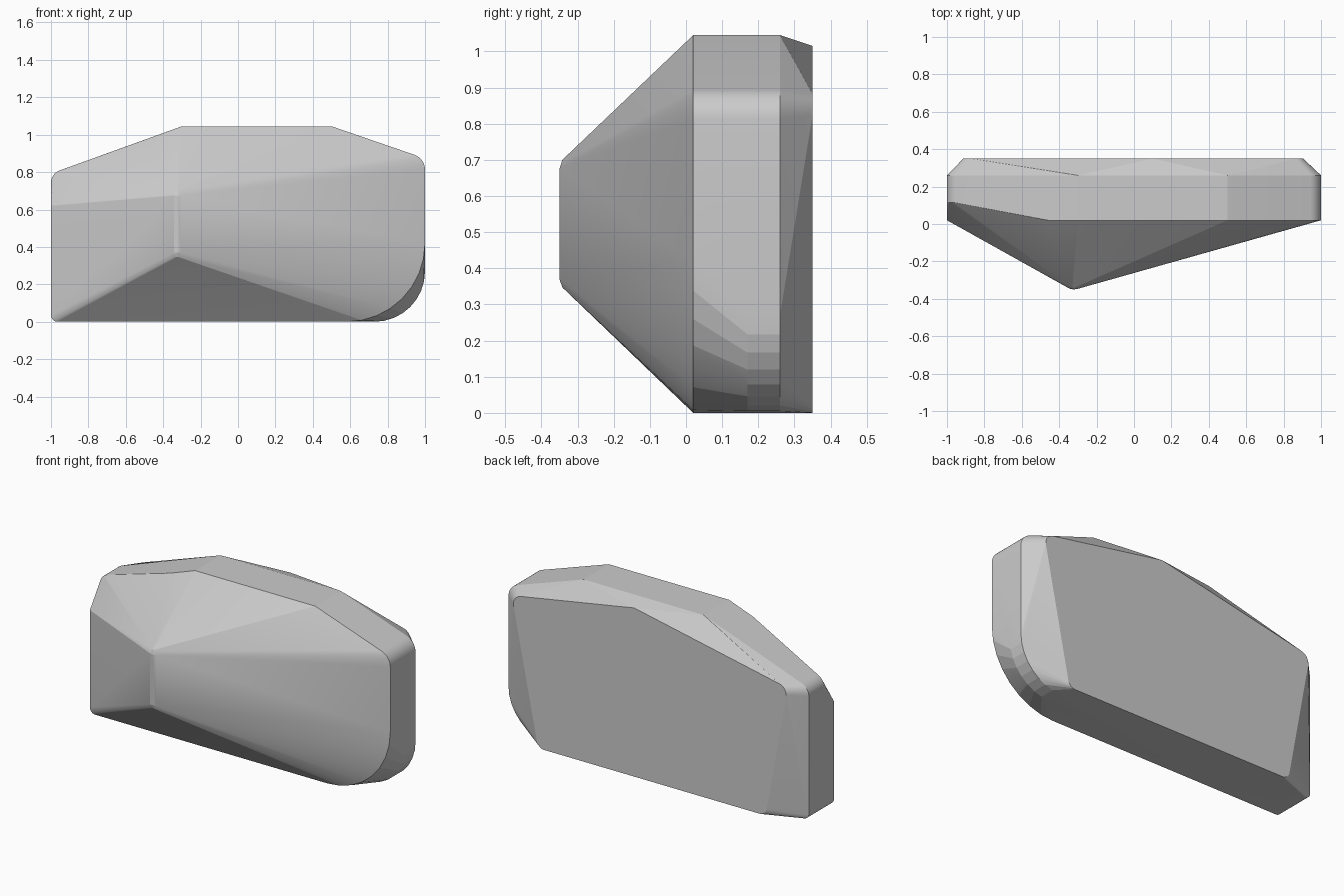
import bpy, bmesh, math
from mathutils import Vector

if "Cube" in bpy.data.objects:
    bpy.data.objects.remove(bpy.data.objects["Cube"], do_unlink=True)


def fillet(prev, corner, nxt, radius, steps=8):
    """Arc points rounding one corner of an outline in the x-z plane."""
    c = Vector(corner)
    a, b = (Vector(prev) - c).normalized(), (Vector(nxt) - c).normalized()
    half = a.angle(b) / 2
    centre = c + (a + b).normalized() * radius / math.sin(half)
    reach = radius / math.tan(half)
    start, end = c + a * reach - centre, c + b * reach - centre
    turn = start.angle(end)
    return [centre + (start * math.sin((1 - i / steps) * turn)
                      + end * math.sin(i / steps * turn)) / math.sin(turn)
            for i in range(steps + 1)]


def section(y, corners):
    """Outline at depth y from (x, z, corner radius) entries."""
    points = []
    for i, (x, z, r) in enumerate(corners):
        prev, nxt = corners[i - 1][:2], corners[(i + 1) % len(corners)][:2]
        flat = fillet(prev, (x, z), nxt, r) if r else [(x, z)]
        points += [(p[0], y, p[1]) for p in flat]
    return points


# Front rim, whose upper corner is trimmed away on one side
top = [(0.5, 1.045, 0), (-0.3, 1.045, 0)]
foot = (-1, 0, 0.035)
shoulder = (1, 0.873, 0.085)
points = section(0.02, [foot, (1, 0, 0.42), shoulder, *top,
                        (-0.46, 0.987, 0), (-1, 0.62, 0)])

# Body walls, with a tighter lower curve towards the back
for y in (0.17, 0.26):
    points += section(y, [foot, (1, 0, 0.27), shoulder, *top, (-1, 0.792, 0.07)])
points += [(p.x, 0.115, p.y) for p in
           fillet((-0.3, 1.045), (-1, 0.792), (-1, 0), 0.07)]

# Tapered back plate
points += section(0.35, [(-0.775, 0, 0.05), (0.74, 0, 0.05), (0.915, 0.872, 0.06),
                         (0.1, 1.015, 0), (-0.922, 0.806, 0.06)])

# Softened vertical ridge at the front
for dx in (-0.02, 0, 0.02):
    depth = -0.35 + abs(dx) * 0.15
    points += [(dx - 0.322, depth, z) for z in (0.37, 0.675)]
    points += [(dx * 0.7 - 0.322, depth + 0.008, z) for z in (0.347, 0.7)]

# Wrap the sections in one faceted shell
bm = bmesh.new()
for p in points:
    bm.verts.new(p)
bmesh.ops.remove_doubles(bm, verts=bm.verts[:], dist=0.001)
hull = bmesh.ops.convex_hull(bm, input=bm.verts[:])
spare = {g for g in hull["geom_interior"] + hull["geom_unused"]
         if isinstance(g, bmesh.types.BMVert)}
bmesh.ops.delete(bm, geom=list(spare), context="VERTS")
bmesh.ops.dissolve_limit(bm, angle_limit=math.radians(0.4),
                         verts=bm.verts[:], edges=bm.edges[:])
bmesh.ops.recalc_face_normals(bm, faces=bm.faces[:])

mesh = bpy.data.meshes.new("faceted_block")
bm.to_mesh(mesh)
bm.free()
block = bpy.data.objects.new("faceted_block", mesh)
bpy.context.collection.objects.link(block)

# Plain grey finish
grey = bpy.data.materials.new("light_grey")
grey.use_nodes = True
grey.diffuse_color = (0.6, 0.6, 0.6, 1)
grey.node_tree.nodes["Principled BSDF"].inputs["Base Color"].default_value = (0.6, 0.6, 0.6, 1)
mesh.materials.append(grey)

bpy.ops.object.select_all(action="DESELECT")
block.select_set(True)
bpy.context.view_layer.objects.active = block
bpy.ops.object.shade_smooth_by_angle(angle=math.radians(10.5))
